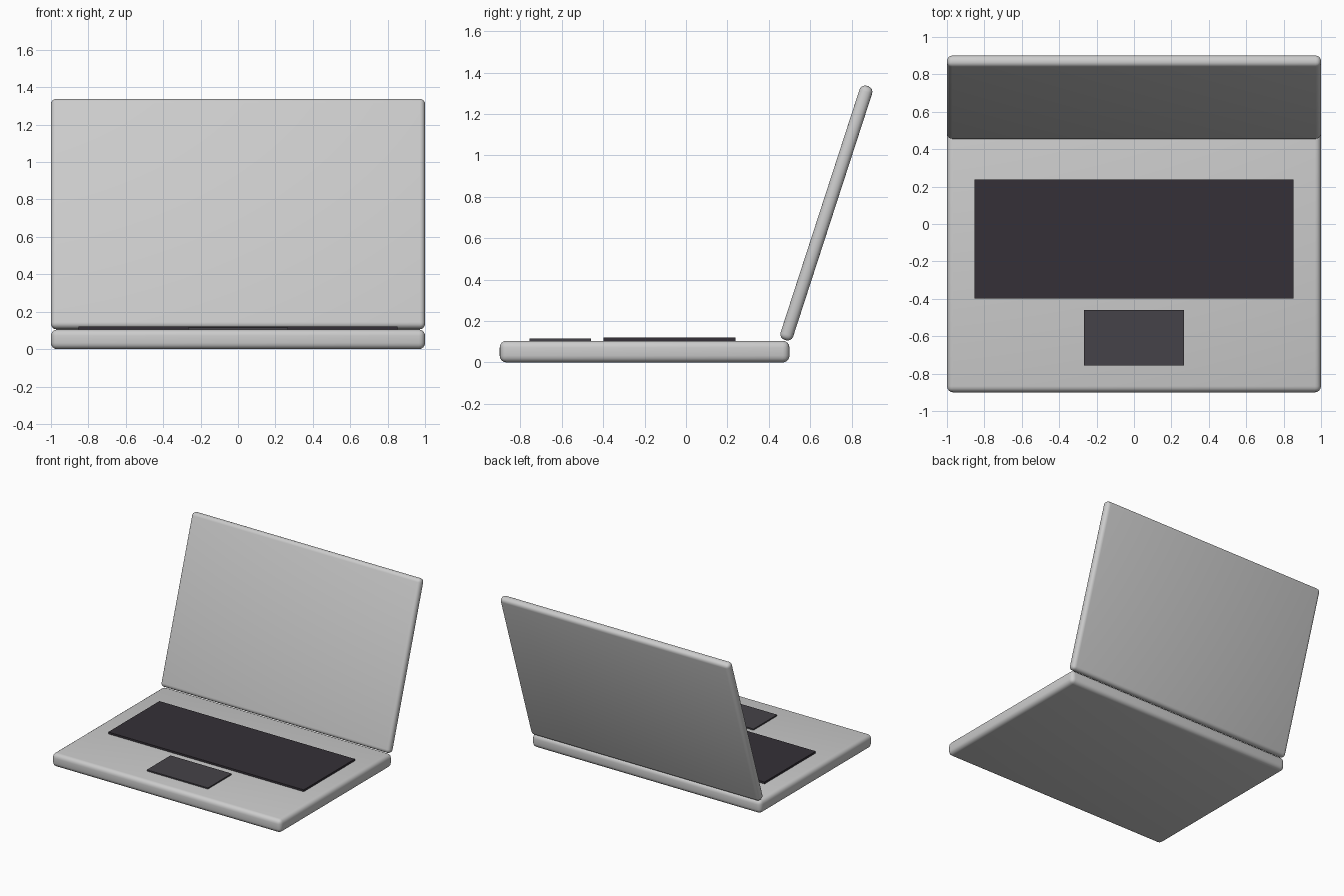
import bpy
import math

if "Cube" in bpy.data.objects:
    bpy.data.objects.remove(bpy.data.objects["Cube"])


def slab(name, size, centre, bevel=0.0, tilt=0.0, material=None):
    """Box with optional rounded edges, tilted about the x axis."""
    bpy.ops.mesh.primitive_cube_add(size=1, location=centre)
    ob = bpy.context.object
    ob.name = name
    ob.scale = size
    bpy.ops.object.transform_apply(location=False, rotation=False, scale=True)
    ob.rotation_euler.x = tilt
    if bevel:
        mod = ob.modifiers.new("rounded_edges", 'BEVEL')
        mod.width = bevel
        mod.segments = 4
        bpy.ops.object.modifier_apply(modifier=mod.name)
        bpy.ops.object.shade_smooth_by_angle(angle=math.radians(35))
    if material:
        ob.data.materials.append(material)
    return ob


def colour(name, rgb):
    mat = bpy.data.materials.new(name)
    mat.diffuse_color = (*rgb, 1)
    mat.use_nodes = True
    mat.node_tree.nodes["Principled BSDF"].inputs["Base Color"].default_value = mat.diffuse_color
    return mat


dark = colour("dark_keys", (0.035, 0.03, 0.038))
pad = colour("dark_pad", (0.06, 0.055, 0.065))

# Body lying on the ground
slab("base", (2.0, 1.40, 0.105), (0, -0.20, 0.0525), bevel=0.033)

# Lid leaning back, just above the rear edge of the base
slab("lid", (2.0, 1.29, 0.064), (0, 0.678, 0.722), bevel=0.028,
     tilt=math.radians(-18)).data.update()
lid = bpy.data.objects["lid"]
lid.scale = (1, 1, 1)
lid.rotation_euler.x = math.radians(90 - 18)

# Raised panels on the base
slab("keyboard", (1.706, 0.638, 0.030), (0, -0.08, 0.105), material=dark)
slab("touchpad", (0.534, 0.296, 0.022), (0, -0.608, 0.104), material=pad)
